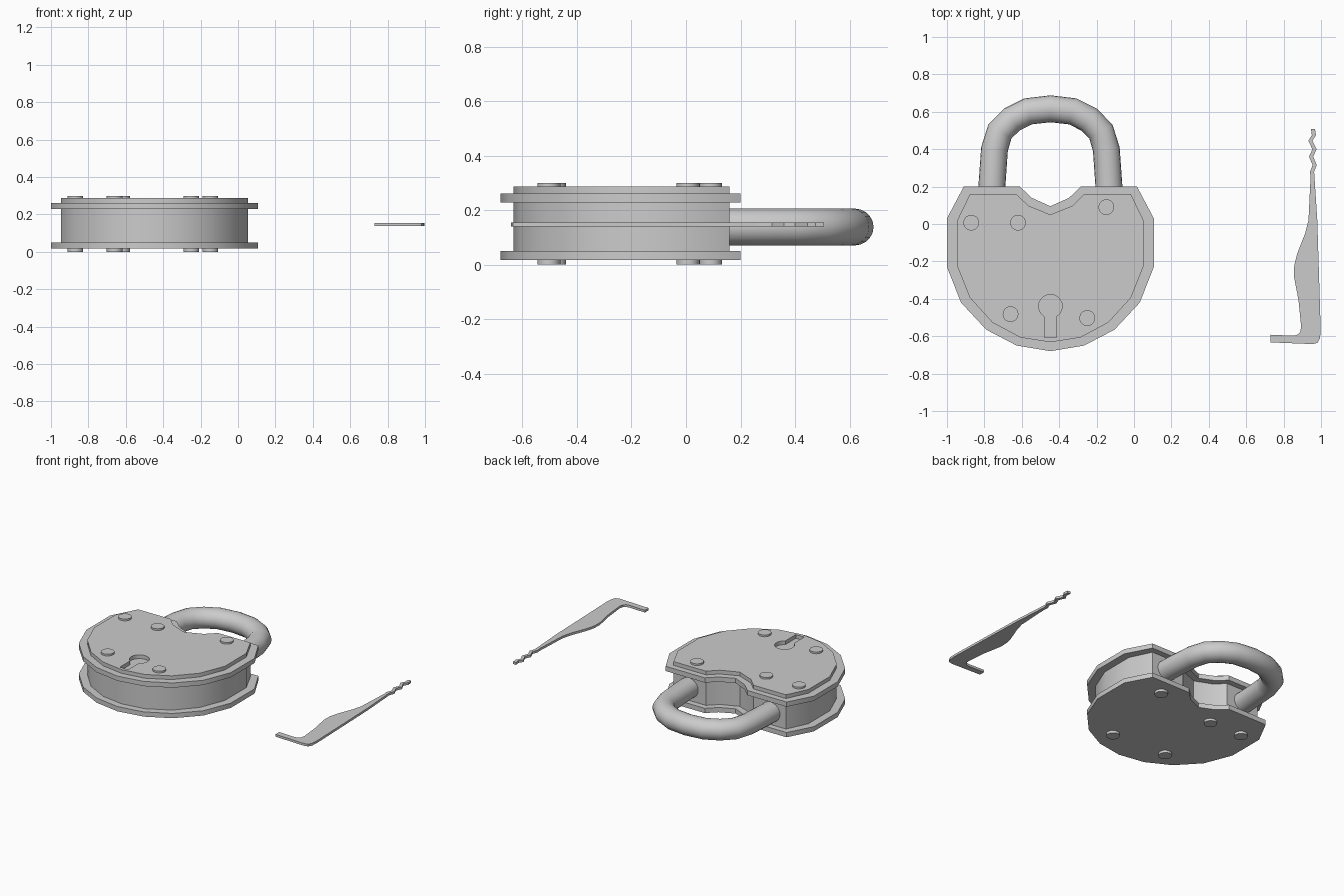
import bpy, bmesh, math
from mathutils import Vector

if "Cube" in bpy.data.objects:
    bpy.data.objects.remove(bpy.data.objects["Cube"])

CX = -0.447  # symmetry axis of the padlock


def smooth(ob, angle=30):
    bpy.ops.object.select_all(action='DESELECT')
    ob.select_set(True)
    bpy.context.view_layer.objects.active = ob
    bpy.ops.object.shade_smooth_by_angle(angle=math.radians(angle))


def prism(name, pts, z0, z1):
    """Extrude a flat outline from z0 to z1."""
    bm = bmesh.new()
    face = bm.faces.new([bm.verts.new((x, y, z0)) for x, y in pts])
    ext = bmesh.ops.extrude_face_region(bm, geom=[face])
    for v in ext['geom']:
        if isinstance(v, bmesh.types.BMVert):
            v.co.z = z1
    bmesh.ops.recalc_face_normals(bm, faces=bm.faces)
    me = bpy.data.meshes.new(name)
    bm.to_mesh(me)
    bm.free()
    ob = bpy.data.objects.new(name, me)
    bpy.context.collection.objects.link(ob)
    smooth(ob)
    return ob


def mirrored(half):
    """Half outline from top centre to bottom centre -> full outline."""
    left = [(CX - x, y) for x, y in half]
    right = [(CX + x, y) for x, y in half[-2:0:-1]]
    return left + right


outer = mirrored([(0, .095), (.10, .14), (.163, .2), (.463, .2), (.553, .03),
                  (.553, -.23), (.478, -.42), (.343, -.565), (.18, -.65), (0, -.68)])
inner = mirrored([(0, .05), (.118, .098), (.182, .16), (.43, .16), (.5, .015),
                  (.5, -.22), (.43, -.395), (.31, -.527), (.16, -.607), (0, -.632)])

# Lock body: two flanges, core and raised face
prism("back_plate", outer, .017, .05)
prism("body_core", inner, .05, .228)
prism("front_plate", outer, .228, .261)
face_plate = prism("face_plate", inner, .261, .287)

# Keyhole recess cut through the raised face
hole = []
for i in range(17):
    a = math.radians(-59.5 + 299 * i / 16)
    hole.append((CX + .063 * math.cos(a), -.44 + .063 * math.sin(a)))
hole += [(CX - .032, -.608), (CX + .032, -.608)]
cutter = prism("keyhole_cutter", hole, .2, .35)
cutter.hide_render = True
mod = face_plate.modifiers.new("keyhole", 'BOOLEAN')
mod.operation = 'DIFFERENCE'
mod.solver = 'EXACT'
mod.object = cutter
bpy.context.view_layer.objects.active = face_plate
bpy.ops.object.modifier_apply(modifier=mod.name)
bpy.data.objects.remove(cutter)
smooth(face_plate)

# Rivets running to both sides
for i, (x, y) in enumerate([(-.87, .007), (-.62, .007), (-.148, .09),
                            (-.66, -.482), (-.25, -.503)]):
    for side, z0, z1 in (("front", .28, .299), ("back", 0, .02)):
        bpy.ops.mesh.primitive_cylinder_add(vertices=20, radius=.042, depth=z1 - z0,
                                            location=(x, y, (z0 + z1) / 2))
        rivet = bpy.context.object
        rivet.name = f"{side}_rivet_{i + 1}"
        smooth(rivet)

# Shackle: round section swept along the bow
half = [(.313, .1), (.313, .2), (.299, .4), (.27, .495), (.205, .559), (.12, .602)]
path = [(CX - x, y) for x, y in half] + [(CX, .616)] + [(CX + x, y) for x, y in half[::-1]]
path = [Vector((x, y, .138)) for x, y in path]
bm = bmesh.new()
rings, N = [], 20
for i, p in enumerate(path):
    t = (path[min(i + 1, len(path) - 1)] - path[max(i - 1, 0)]).normalized()
    side = t.cross(Vector((0, 0, 1)))
    rings.append([bm.verts.new(p + side * .072 * math.cos(k * math.tau / N)
                               + Vector((0, 0, .068 * math.sin(k * math.tau / N))))
                  for k in range(N)])
for a, b in zip(rings, rings[1:]):
    for k in range(N):
        bm.faces.new((a[k], a[(k + 1) % N], b[(k + 1) % N], b[k]))
bm.faces.new(rings[0])
bm.faces.new(rings[-1])
bmesh.ops.recalc_face_normals(bm, faces=bm.faces)
me = bpy.data.meshes.new("shackle")
bm.to_mesh(me)
bm.free()
shackle = bpy.data.objects.new("shackle", me)
bpy.context.collection.objects.link(shackle)
smooth(shackle, 40)

# Flat pick: hooked foot, swelling blade and wavy tip
wave = [(.952, .28), (.966, .315), (.947, .36), (.965, .40),
        (.943, .445), (.962, .475), (.957, .507)]
right_edge = [(.73, -.633), (.955, -.642), (.982, -.635), (.995, -.61), (.998, -.56),
              (.98, .02), (.965, .25)]
left_edge = [(.944, .25), (.933, .02), (.915, -.05), (.872, -.16), (.857, -.22),
             (.855, -.28), (.88, -.41), (.894, -.55), (.888, -.58), (.87, -.594),
             (.845, -.597), (.73, -.592)]
outline = (right_edge + [(x + .011, y) for x, y in wave]
           + [(x - .011, y) for x, y in wave[::-1]] + left_edge)
prism("lock_pick", outline, .139, .155)
